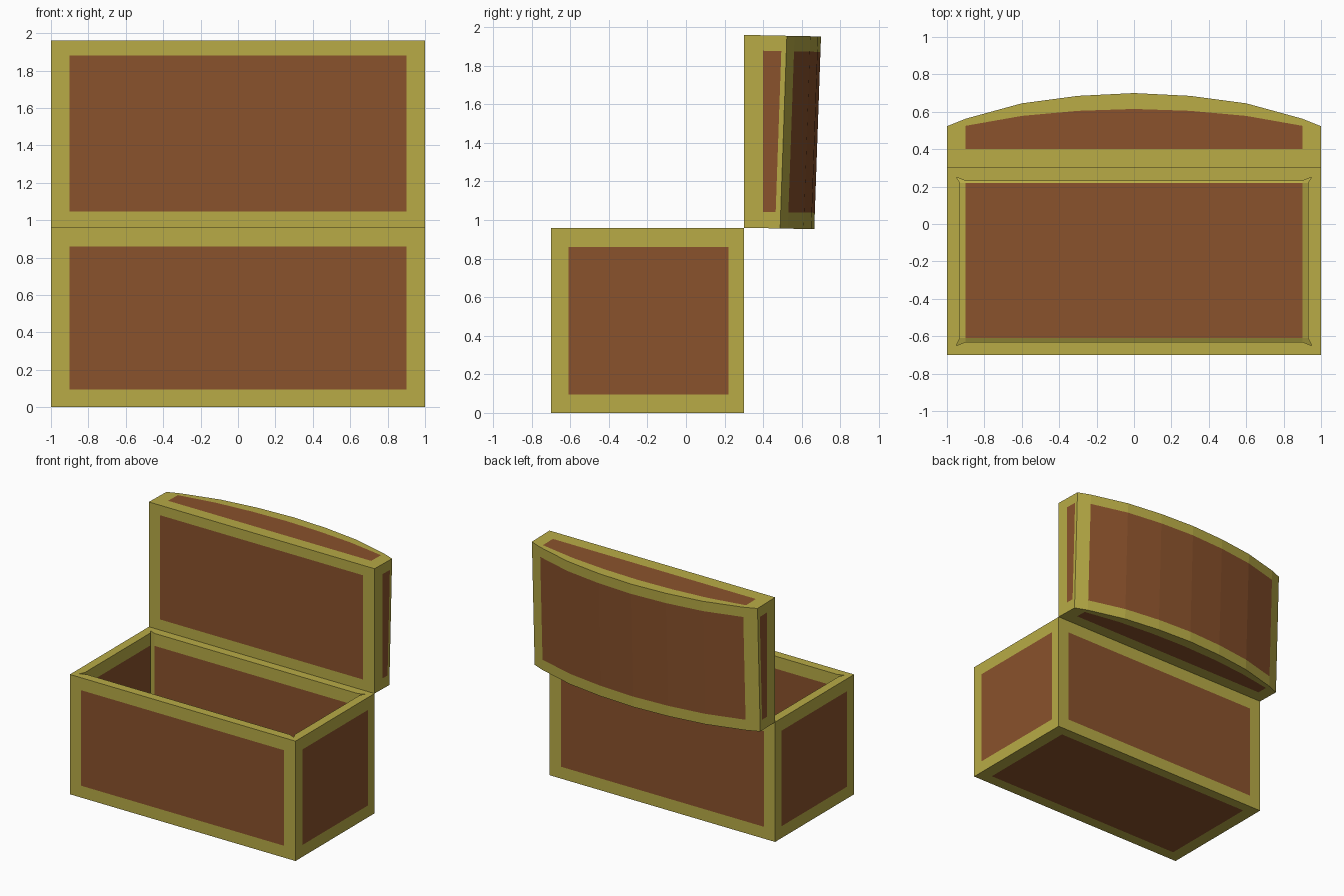
import bpy
import bmesh
from mathutils import Vector

if "Cube" in bpy.data.objects:
    bpy.data.objects.remove(bpy.data.objects["Cube"], do_unlink=True)


def make_material(name, color):
    mat = bpy.data.materials.new(name)
    mat.use_nodes = True
    mat.diffuse_color = color
    mat.node_tree.nodes["Principled BSDF"].inputs["Base Color"].default_value = color
    return mat


gold = make_material("gold trim", (0.479, 0.407, 0.061, 1))
wood = make_material("brown wood", (0.254, 0.084, 0.025, 1))


def panelled_box(cuts):
    """Box sliced at the given levels per axis; the middle of each side is wood."""
    bm = bmesh.new()
    bmesh.ops.create_cube(bm, size=1)
    for v in bm.verts:
        v.co = [c[-1] if p > 0 else c[0] for p, c in zip(v.co, cuts)]
    for axis, levels in enumerate(cuts):
        for level in levels[1:-1]:
            point, normal = Vector(), Vector()
            point[axis], normal[axis] = level, 1
            geom = bm.verts[:] + bm.edges[:] + bm.faces[:]
            bmesh.ops.bisect_plane(bm, geom=geom, plane_co=point, plane_no=normal)
    bm.normal_update()
    for f in bm.faces:
        mid = f.calc_center_median()
        across = [a for a in range(3) if abs(f.normal[a]) < 0.5]
        f.material_index = int(all(cuts[a][1] < mid[a] < cuts[a][-2] for a in across))
    return bm


def finish(bm, name):
    bmesh.ops.recalc_face_normals(bm, faces=bm.faces)
    mesh = bpy.data.meshes.new(name)
    bm.to_mesh(mesh)
    bm.free()
    mesh.materials.append(gold)
    mesh.materials.append(wood)
    obj = bpy.data.objects.new(name, mesh)
    bpy.context.collection.objects.link(obj)
    return obj


# Open chest body with thick walls
HINGE_Y, RIM_Z = 0.3, 0.96
bm = panelled_box([(-1, -0.9, 0.9, 1), (-0.7, -0.61, 0.22, HINGE_Y), (0, 0.095, 0.86, RIM_Z)])
bmesh.ops.delete(bm, geom=[f for f in bm.faces if f.normal.z > 0.9], context='FACES')
body = finish(bm, "chest_body")
walls = body.modifiers.new("walls", 'SOLIDIFY')
walls.thickness = 0.07
walls.offset = -1

# Raised lid: depth levels 0-3 are bent into the domed profile below
DOME = {0: (0.615, 0.7), 3: (0.605, 0.685), 6: (0.578, 0.645), 9: (0.525, 0.563), 10: (0.497, 0.523)}
columns = (-1, -0.9, -0.6, -0.3, 0, 0.3, 0.6, 0.9, 1)
bm = panelled_box([columns, (0, 1, 2, 3), (RIM_Z, 1.045, 1.88, 1.96)])
for v in bm.verts:
    depth = (HINGE_Y, 0.4) + DOME[round(abs(v.co.x) * 10)]
    level = round(v.co.y)
    y = depth[level]
    if level > 1:
        y -= 0.035 * (1.96 - v.co.z)
    v.co.y = y
    v.co.z -= 0.02 * (y - HINGE_Y)
finish(bm, "chest_lid")
